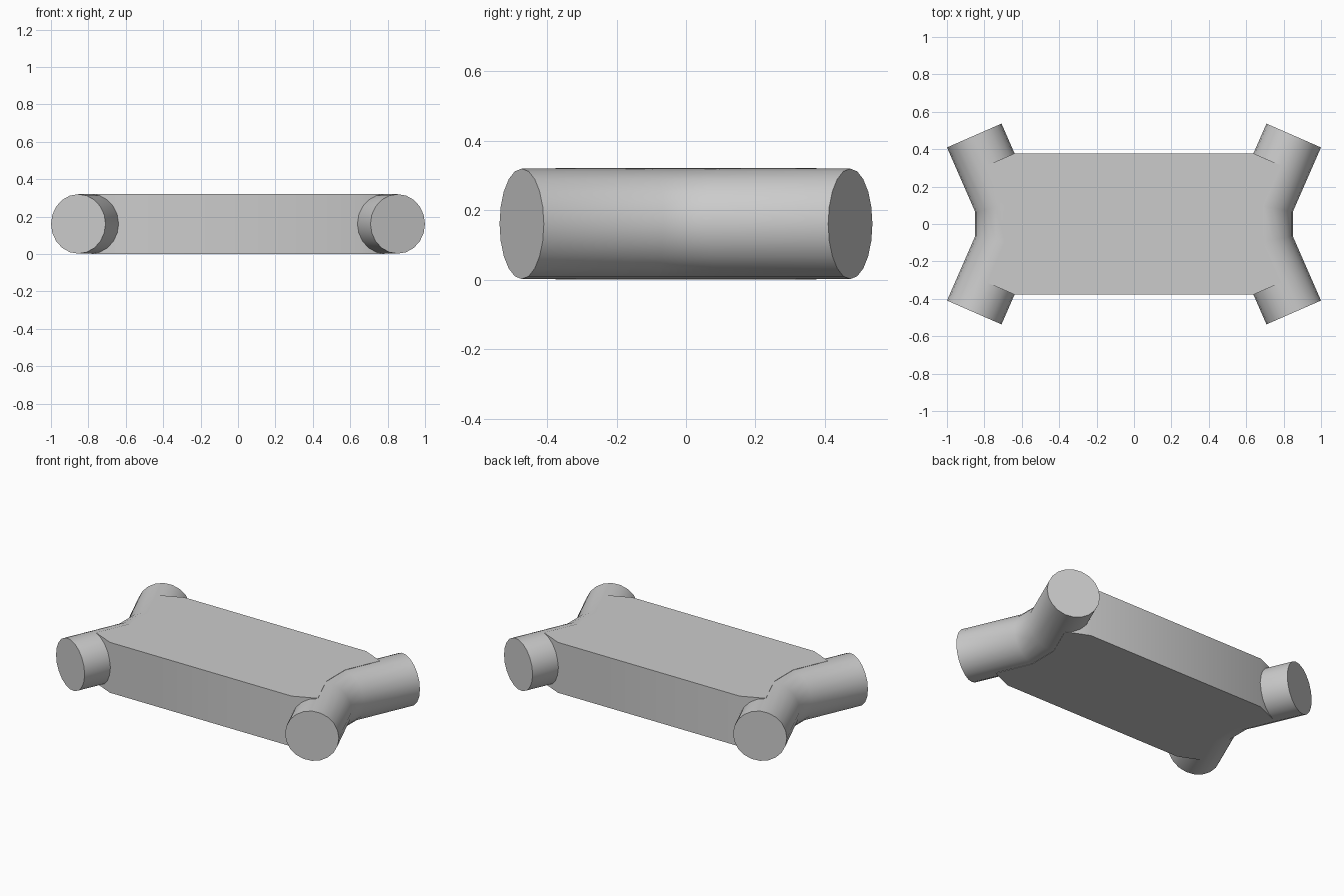
import bpy, bmesh, math
from mathutils import Vector

cube = bpy.data.objects.get("Cube")
if cube:
    bpy.data.objects.remove(cube, do_unlink=True)

MID_Z = 0.161
RADIUS = 0.159
SIDES = 20
BEND = Vector((0.69, 0.098, MID_Z))    # where each tube kinks
TIP = Vector((0.854, 0.473, MID_Z))    # centre of each tube end

grey = bpy.data.materials.new("plain grey")
grey.use_nodes = True
colour = (0.6, 0.6, 0.6, 1)
grey.diffuse_color = colour
grey.node_tree.nodes["Principled BSDF"].inputs["Base Color"].default_value = colour


def finish(name, bm):
    bmesh.ops.recalc_face_normals(bm, faces=bm.faces)
    mesh = bpy.data.meshes.new(name)
    bm.to_mesh(mesh)
    bm.free()
    mesh.materials.append(grey)
    obj = bpy.data.objects.new(name, mesh)
    bpy.context.collection.objects.link(obj)
    bpy.ops.object.select_all(action="DESELECT")
    obj.select_set(True)
    bpy.context.view_layer.objects.active = obj
    bpy.ops.object.shade_smooth_by_angle(angle=math.radians(30))


def flip(p, sx, sy):
    return Vector((p.x * sx, p.y * sy, p.z))


def tube(name, path):
    """Capped tube with mitred joints along a level path."""
    bm = bmesh.new()
    rings = []
    for i, p in enumerate(path):
        before = (p - path[max(i - 1, 0)]).normalized()
        after = (path[min(i + 1, len(path) - 1)] - p).normalized()
        along = (before + after).normalized()
        side = along.cross(Vector((0, 0, 1)))
        stretch = 1 / max(along.dot(before), along.dot(after))
        ring = []
        for k in range(SIDES):
            a = math.tau * k / SIDES
            offset = side * math.cos(a) * stretch + Vector((0, 0, math.sin(a)))
            ring.append(bm.verts.new(p + offset * RADIUS))
        rings.append(ring)
    for r0, r1 in zip(rings, rings[1:]):
        for k in range(SIDES):
            n = (k + 1) % SIDES
            bm.faces.new((r0[k], r0[n], r1[n], r1[k]))
    bm.faces.new(rings[0])
    bm.faces.new(rings[-1])
    finish(name, bm)


# Bent tubes on both ends
for name, sx in (("left_tube", 1), ("right_tube", -1)):
    tube(name, [flip(TIP, sx, -1), flip(BEND, sx, -1),
                flip(BEND, sx, 1), flip(TIP, sx, 1)])

# Flat body between the tubes, its corners cut square to the tube arms
arm = (TIP - BEND).normalized()
across = Vector((arm.y, -arm.x, 0))
corner = Vector((0.642, 0.376, MID_Z))
inner = corner + across * (BEND - corner).dot(across)
quarter = [BEND, inner, corner]
outline = (quarter + [flip(p, -1, 1) for p in reversed(quarter)]
           + [flip(p, -1, -1) for p in quarter]
           + [flip(p, 1, -1) for p in reversed(quarter)])
bm = bmesh.new()
half = Vector((0, 0, MID_Z))
base = bm.faces.new([bm.verts.new(p - half) for p in outline])
top = bmesh.ops.extrude_face_region(bm, geom=[base])["geom"]
bmesh.ops.translate(bm, vec=half * 2,
                    verts=[v for v in top if isinstance(v, bmesh.types.BMVert)])
finish("body", bm)
